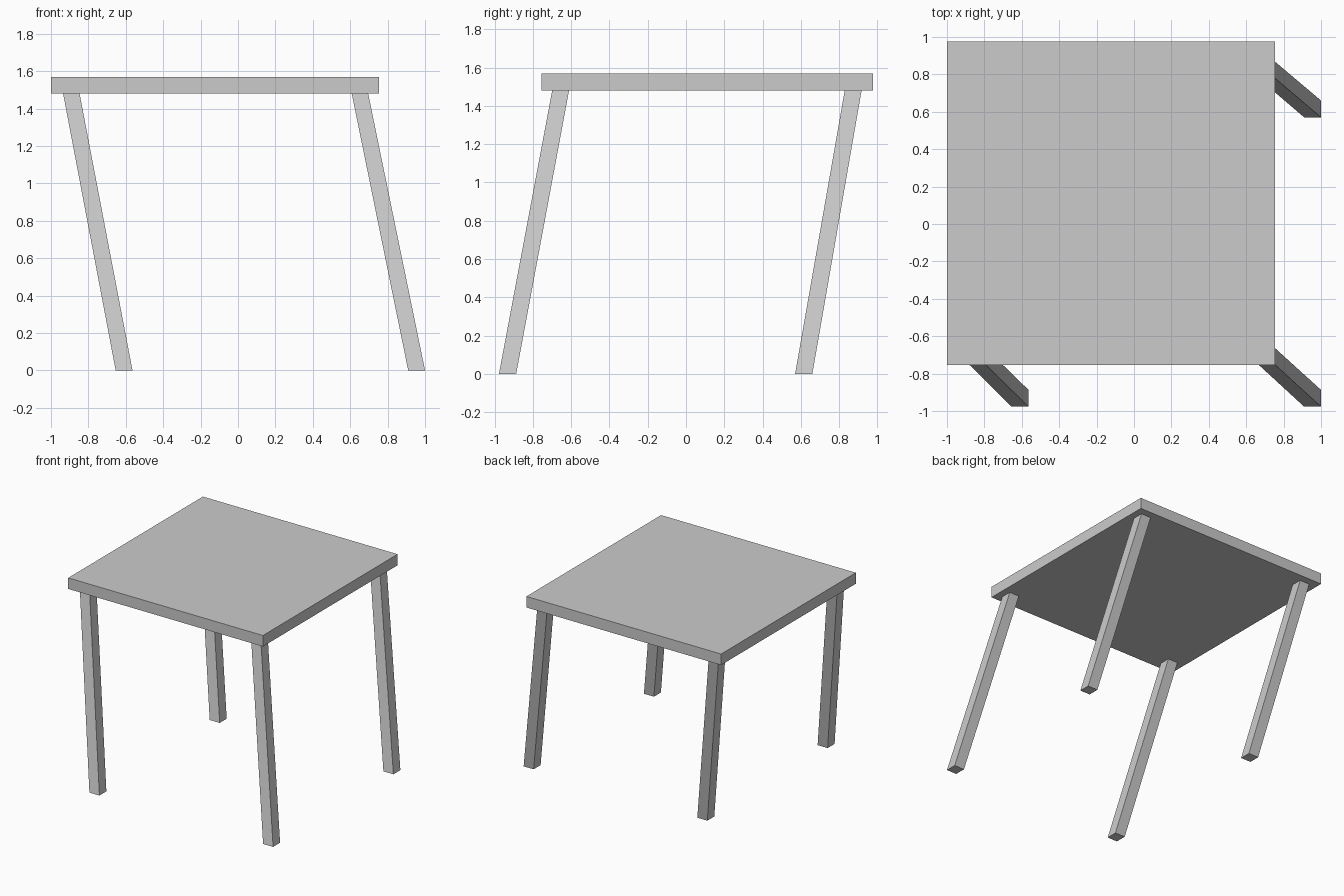
import bpy, bmesh

if "Cube" in bpy.data.objects:
    bpy.data.objects.remove(bpy.data.objects["Cube"])

TOP_Z, UNDER_Z = 1.57, 1.48


def block(name, low, high):
    """Solid between two axis-aligned rectangles (x0, x1, y0, y1, z)."""
    bm = bmesh.new()
    rings = []
    for x0, x1, y0, y1, z in (low, high):
        rings.append([bm.verts.new((x, y, z))
                      for x, y in ((x0, y0), (x1, y0), (x1, y1), (x0, y1))])
    a, b = rings
    bm.faces.new(a[::-1])
    bm.faces.new(b)
    for i in range(4):
        j = (i + 1) % 4
        bm.faces.new((a[i], a[j], b[j], b[i]))
    mesh = bpy.data.meshes.new(name)
    bm.to_mesh(mesh)
    bm.free()
    obj = bpy.data.objects.new(name, mesh)
    bpy.context.collection.objects.link(obj)
    return obj


# Tabletop slab
slab = (-1.0, 0.753, -0.755, 0.977)
block("tabletop", (*slab, UNDER_Z), (*slab, TOP_Z))

# Slanted legs: spans at the foot and at the underside of the top
leg_x = {"left": ((-0.654, -0.564), (-0.935, -0.847)),
         "right": ((0.910, 1.0), (0.608, 0.696))}
leg_y = {"front": ((-0.977, -0.887), (-0.699, -0.611)),
         "back": ((0.570, 0.660), (0.829, 0.917))}
for side, (foot_x, head_x) in leg_x.items():
    for end, (foot_y, head_y) in leg_y.items():
        block(f"{end}_{side}_leg",
              (*foot_x, *foot_y, 0.0), (*head_x, *head_y, UNDER_Z))
